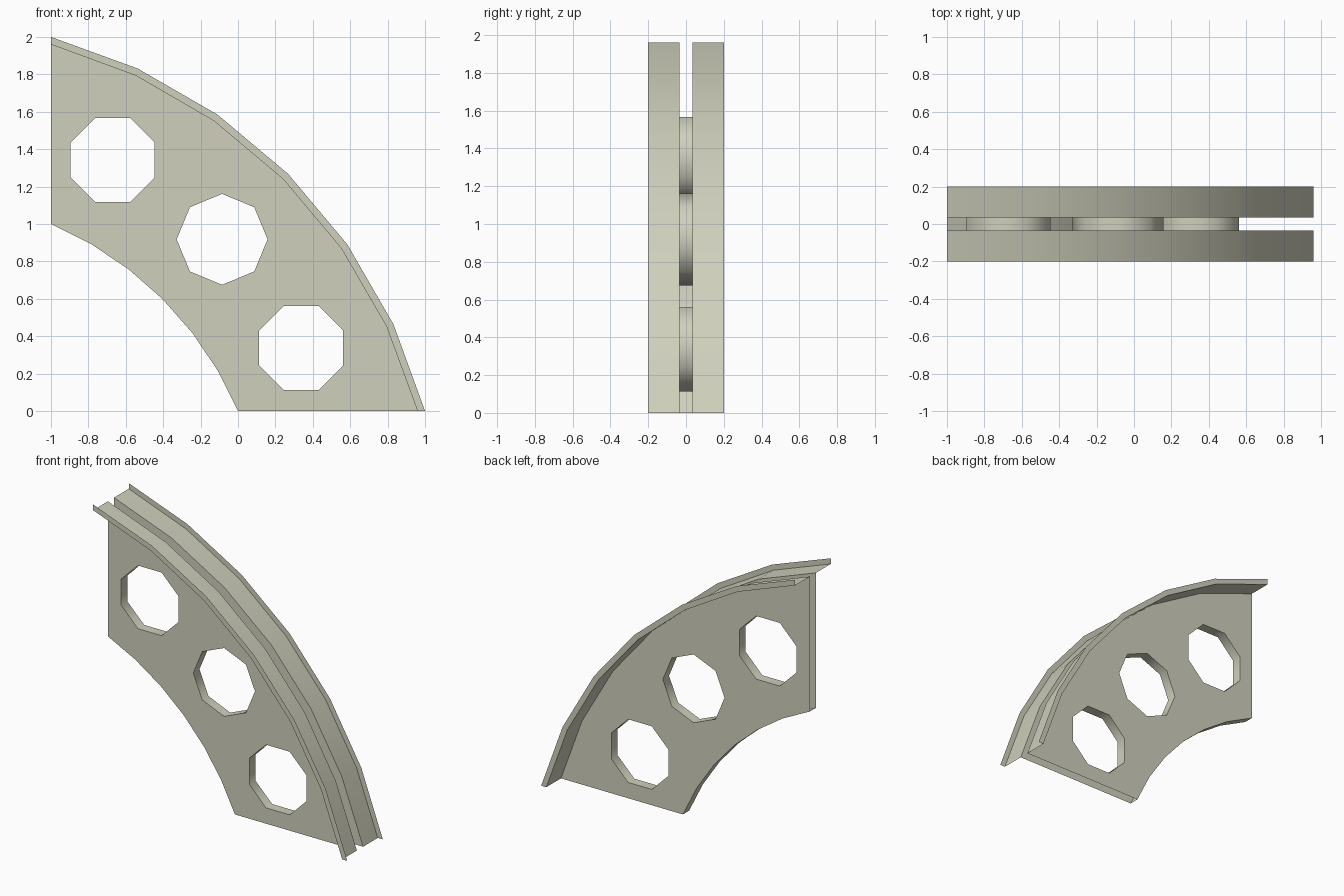
import bpy, bmesh
from math import cos, sin, radians, hypot, atan2, pi

if "Cube" in bpy.data.objects:
    bpy.data.objects.remove(bpy.data.objects["Cube"])

stone = bpy.data.materials.new("pale khaki")
stone.diffuse_color = (0.63, 0.63, 0.51, 1)
stone.use_nodes = True
stone.node_tree.nodes["Principled BSDF"].inputs["Base Color"].default_value = stone.diffuse_color

C = -1.732, -0.732          # common centre of all arcs (x, z)
WEB, SIDE = 0.035, 0.2      # half spacing of web plates, half overall width


def arc(x_end, n=6):
    """Arc from (x_end, 0) to its mirror image at x = -1."""
    r = hypot(x_end - C[0], C[1])
    a0 = atan2(-C[1], x_end - C[0])
    a1 = pi / 2 - a0
    return [(C[0] + r * cos(a0 + (a1 - a0) * i / n),
             C[1] + r * sin(a0 + (a1 - a0) * i / n)) for i in range(n + 1)]


def octagon(x, z, turn, r=0.243):
    return [(x + r * cos(radians(turn + 45 * i)),
             z + r * sin(radians(turn + 45 * i))) for i in range(8)]


def finish(name, bm, smooth=False):
    for f in bm.faces:
        f.smooth = smooth
    me = bpy.data.meshes.new(name)
    bm.to_mesh(me)
    bm.free()
    me.materials.append(stone)
    ob = bpy.data.objects.new(name, me)
    bpy.context.collection.objects.link(ob)
    return ob


def strip(name, path_a, ya, path_b, yb, closed=False, flip=False, smooth=True):
    """Thin sheet between two matching paths."""
    bm = bmesh.new()
    a = [bm.verts.new((x, ya, z)) for x, z in path_a]
    b = [bm.verts.new((x, yb, z)) for x, z in path_b]
    n = len(a)
    for i in range(n if closed else n - 1):
        j = (i + 1) % n
        f = bm.faces.new((a[i], a[j], b[j], b[i]))
        if flip:
            f.normal_flip()
    return finish(name, bm, smooth)


def plate(name, loops, y):
    """Flat sheet with holes, facing away from the centre plane."""
    bm = bmesh.new()
    for loop in loops:
        vs = [bm.verts.new((x, y, z)) for x, z in loop]
        for i, v in enumerate(vs):
            bm.edges.new((v, vs[(i + 1) % len(vs)]))
    bmesh.ops.triangle_fill(bm, use_beauty=True, use_dissolve=False,
                            edges=bm.edges[:], normal=(0, 1 if y > 0 else -1, 0))
    bm.normal_update()
    for f in bm.faces:
        if f.normal.y * y < 0:
            f.normal_flip()
    bmesh.ops.dissolve_limit(bm, angle_limit=0.01, verts=bm.verts[:], edges=bm.edges[:])
    return finish(name, bm)


lip_arc, flange_arc, inner_arc = arc(1.0), arc(0.96), arc(0.0)
holes = [octagon(-0.67, 1.342, 22.5), octagon(-0.085, 0.918, 0), octagon(0.338, 0.337, 22.5)]
outline = flange_arc + inner_arc[::-1]

for s, side in ((-1, "front"), (1, "back")):
    # web plate, outer flange and the thin upturned lip on each side
    plate(side + "_web", [outline] + holes, s * WEB)
    strip(side + "_flange", flange_arc, s * WEB, flange_arc, s * SIDE, flip=s > 0)
    strip(side + "_lip", flange_arc, s * SIDE, lip_arc, s * SIDE, flip=s < 0, smooth=False)

# closed inner rim and walls of the lightening holes; ends stay open
strip("inner_rim", inner_arc, -WEB, inner_arc, WEB, flip=True)
for i, h in enumerate(holes):
    strip("hole_wall_%d" % (i + 1), h, -WEB, h, WEB, closed=True, flip=True)
